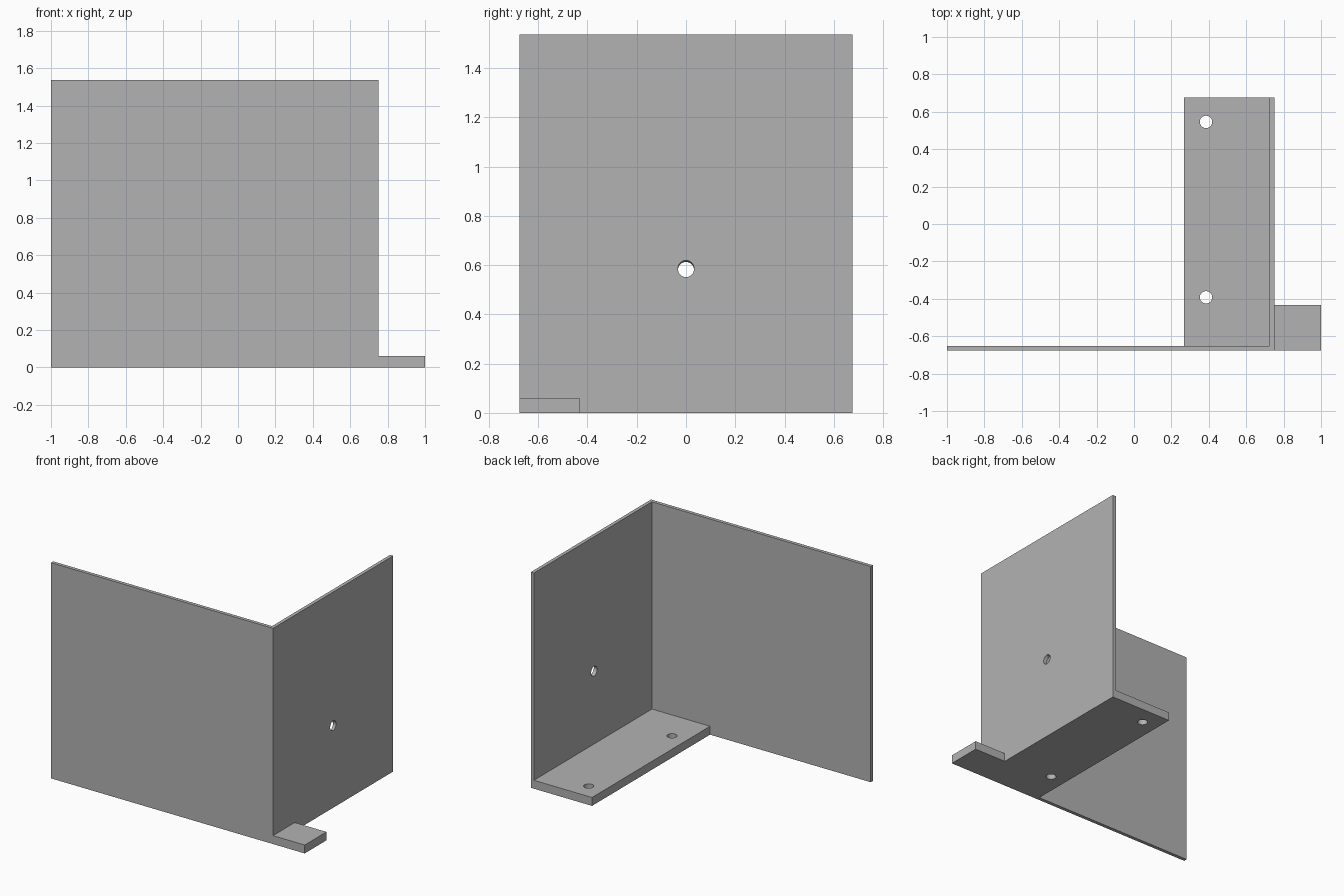
import bpy, math
from mathutils import Vector

cube = bpy.data.objects.get("Cube")
if cube:
    bpy.data.objects.remove(cube, do_unlink=True)

# Plain grey metal
grey = bpy.data.materials.new("grey_metal")
grey.use_nodes = True
colour = (0.448, 0.448, 0.448, 1)
grey.diffuse_color = colour
grey.node_tree.nodes["Principled BSDF"].inputs["Base Color"].default_value = colour

SHEET = 0.025    # wall thickness
BASE = 0.06      # base thickness
HEIGHT = 1.537
BACK = 0.677
FRONT = -BACK
SIDE = 0.75      # outer face of the side wall


def box(name, low, high):
    low, high = Vector(low), Vector(high)
    bpy.ops.mesh.primitive_cube_add(size=1, location=(low + high) / 2)
    ob = bpy.context.object
    ob.name = name
    ob.scale = high - low
    bpy.ops.object.transform_apply(location=False, rotation=False, scale=True)
    ob.data.materials.append(grey)
    return ob


def drill(ob, centre, radius, tilt=0.0):
    bpy.ops.mesh.primitive_cylinder_add(vertices=48, radius=radius, depth=0.3,
                                        location=centre, rotation=(0, tilt, 0))
    cutter = bpy.context.object
    cutter.hide_render = True
    cutter.data.materials.append(grey)
    mod = ob.modifiers.new("hole", "BOOLEAN")
    mod.operation = "DIFFERENCE"
    mod.solver = "EXACT"
    mod.object = cutter
    bpy.context.view_layer.objects.active = ob
    bpy.ops.object.modifier_apply(modifier=mod.name)
    bpy.data.objects.remove(cutter, do_unlink=True)


# Upright walls
front_wall = box("front_wall", (-1, FRONT, 0), (SIDE, FRONT + SHEET, HEIGHT))
side_wall = box("side_wall", (SIDE - SHEET, FRONT + SHEET, 0), (SIDE, BACK, HEIGHT))

# Mounting base and the tab outside the side wall
base = box("base_flange", (0.267, FRONT + SHEET, 0), (SIDE - SHEET, BACK, BASE))
tab = box("side_tab", (SIDE, FRONT, 0), (1, -0.432, BASE))

# Screw holes in the base, and a slightly tilted hole in the side wall
for y in (-0.392, 0.546):
    drill(base, (0.385, y, BASE / 2), 0.033)
drill(side_wall, (SIDE - SHEET / 2, 0, 0.582), 0.033, math.radians(75))

for ob in (base, side_wall):
    bpy.ops.object.select_all(action="DESELECT")
    ob.select_set(True)
    bpy.context.view_layer.objects.active = ob
    bpy.ops.object.shade_smooth_by_angle(angle=math.radians(30))
